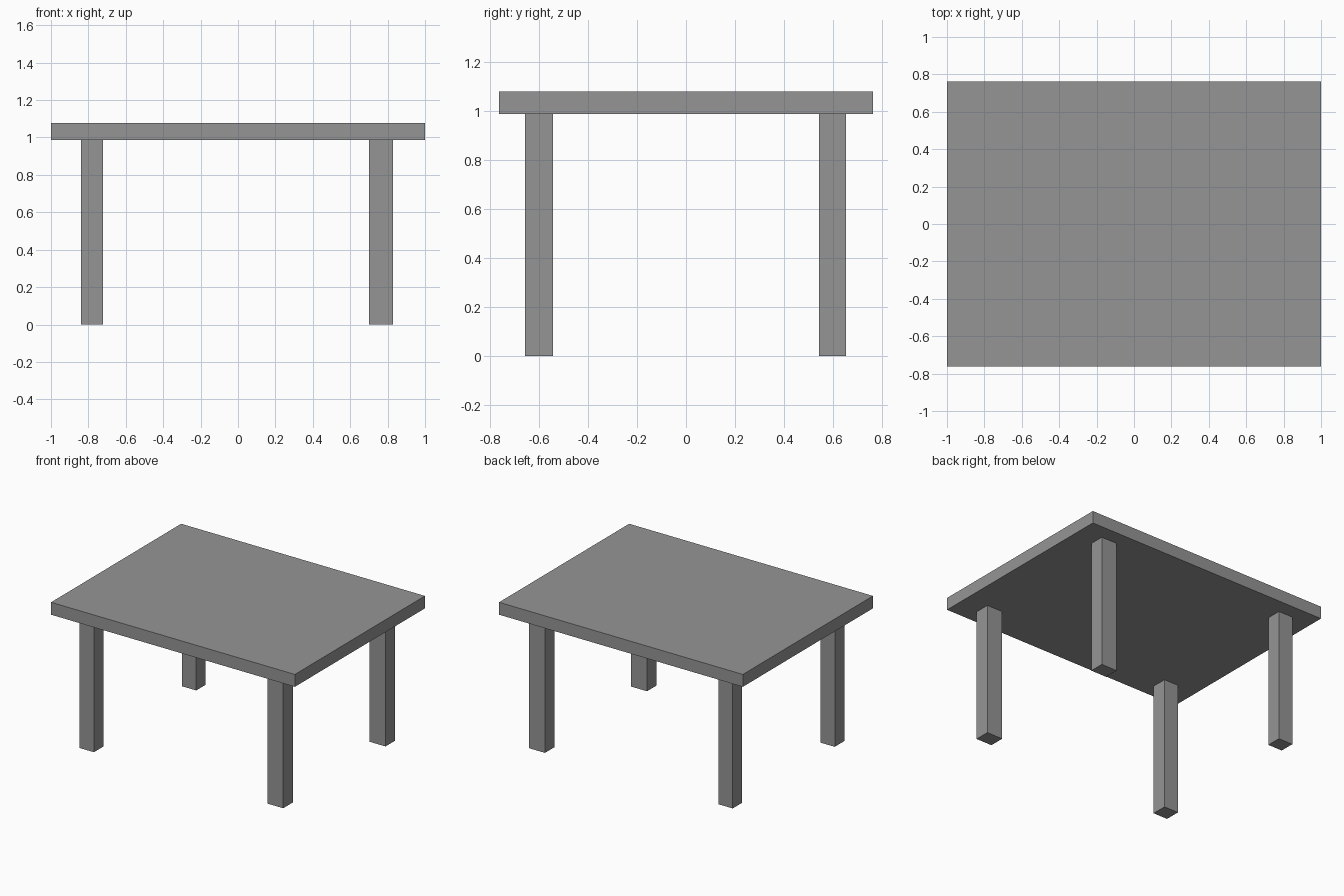
import bpy

default_cube = bpy.data.objects.get("Cube")
if default_cube:
    bpy.data.objects.remove(default_cube, do_unlink=True)

# Single grey finish
grey = bpy.data.materials.new("grey")
colour = (0.30, 0.30, 0.30, 1)
grey.use_nodes = True
grey.diffuse_color = colour
for node in grey.node_tree.nodes:
    if node.type == "BSDF_PRINCIPLED":
        node.inputs["Base Color"].default_value = colour


def box(name, x, y, z):
    """Add a flat-sided box spanning the given (low, high) ranges."""
    spans = (x, y, z)
    centre = [(low + high) / 2 for low, high in spans]
    bpy.ops.mesh.primitive_cube_add(size=1, location=centre)
    part = bpy.context.object
    part.name = part.data.name = name
    part.scale = [high - low for low, high in spans]
    bpy.ops.object.transform_apply(location=False, rotation=False, scale=True)
    part.data.materials.append(grey)
    return part


# Table top
UNDERSIDE = 0.986
box("table_top", (-1, 1), (-0.762, 0.762), (UNDERSIDE, 1.078))

# Four legs, those on the left slightly wider
sides = {"right": (-0.84, -0.723), "left": (0.70, 0.83)}
ends = {"front": (-0.656, -0.543), "back": (0.543, 0.653)}
for end, y in ends.items():
    for side, x in sides.items():
        box(f"{end}_{side}_leg", x, y, (0, UNDERSIDE))
